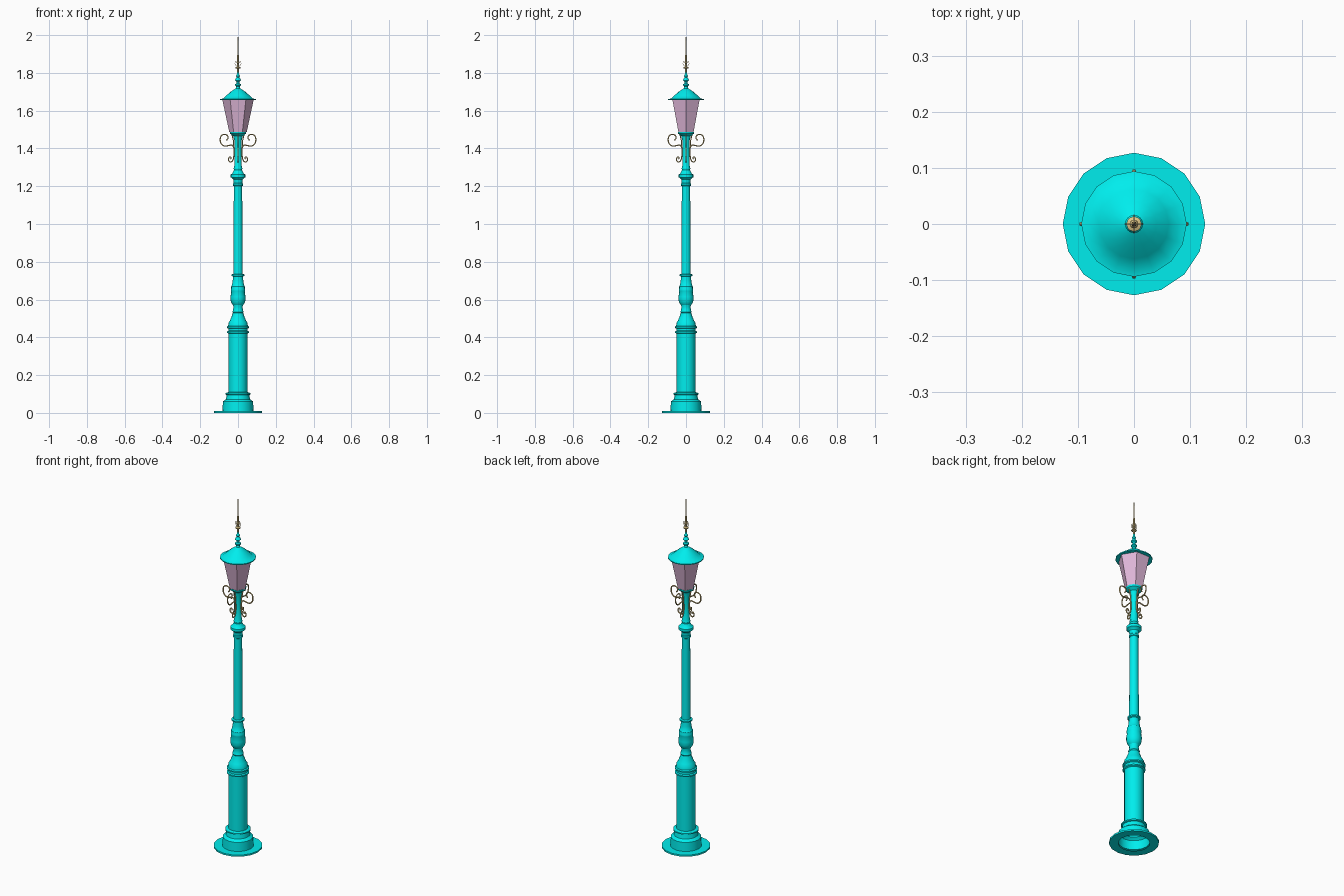
import bpy, bmesh, math
from mathutils import Matrix


def material(name, color):
    m = bpy.data.materials.new(name)
    m.diffuse_color = color
    return m


TEAL = material("teal_paint", (0.0, 0.85, 0.85, 1))
GOLD = material("gold", (0.75, 0.58, 0.25, 1))
PINK = material("pink_glass", (0.75, 0.48, 0.70, 1))


def lathe(name, profile, mat, sides=16, smooth=True):
    """Revolve (radius, height) points about z; zero radius closes to a point."""
    bm = bmesh.new()
    rings = []
    for r, z in profile:
        n = sides if r > 0 else 1
        rings.append([bm.verts.new((r * math.cos(2 * math.pi * i / sides),
                                    r * math.sin(2 * math.pi * i / sides), z))
                      for i in range(n)])
    for a, b in zip(rings, rings[1:]):
        for i in range(sides):
            j = (i + 1) % sides
            quad = [a[i % len(a)], a[j % len(a)], b[j % len(b)], b[i % len(b)]]
            bm.faces.new(list(dict.fromkeys(quad)))
    me = bpy.data.meshes.new(name)
    bm.to_mesh(me)
    bm.free()
    ob = bpy.data.objects.new(name, me)
    bpy.context.collection.objects.link(ob)
    me.materials.append(mat)
    if smooth:
        bpy.ops.object.select_all(action='DESELECT')
        bpy.context.view_layer.objects.active = ob
        ob.select_set(True)
        bpy.ops.object.shade_smooth_by_angle(angle=math.radians(32))
    return ob


def scrolls(name, points, thickness):
    """Four copies of a curled bar, one on each side of the post."""
    for k in range(4):
        cu = bpy.data.curves.new(name, 'CURVE')
        cu.dimensions = '3D'
        cu.bevel_depth = thickness
        cu.bevel_resolution = 1
        cu.resolution_u = 4
        cu.use_fill_caps = True
        sp = cu.splines.new('NURBS')
        sp.points.add(len(points) - 1)
        for p, (x, z) in zip(sp.points, points):
            p.co = (x, 0, z, 1)
        sp.use_endpoint_u = True
        sp.order_u = 3
        cu.materials.append(GOLD)
        ob = bpy.data.objects.new(f"{name}_{k + 1}", cu)
        ob.matrix_world = Matrix.Rotation(k * math.pi / 2, 4, 'Z')
        bpy.context.collection.objects.link(ob)


# Base flange and plinth, open underneath
lathe("base", [(0.08, 0), (0.127, 0), (0.127, 0.009), (0.082, 0.009), (0.08, 0.06),
               (0.073, 0.066), (0.064, 0.072), (0.06, 0.095), (0.067, 0.098),
               (0.067, 0.105), (0.051, 0.11)], TEAL)

# Thick lower column with collars
lathe("lower_column", [(0.05, 0.10), (0.05, 0.42), (0.058, 0.424), (0.058, 0.431),
                       (0.051, 0.435), (0.051, 0.446), (0.059, 0.45), (0.059, 0.457),
                       (0.052, 0.461), (0.05, 0.478), (0.042, 0.49), (0.032, 0.515),
                       (0.027, 0.53), (0.03, 0.535), (0.026, 0.545), (0.024, 0.56),
                       (0.026, 0.572)], TEAL)

# Vase section
lathe("vase", [(0.026, 0.57), (0.034, 0.58), (0.039, 0.595), (0.04, 0.615), (0.036, 0.64),
               (0.038, 0.645), (0.038, 0.655), (0.036, 0.66), (0.036, 0.67), (0.032, 0.675),
               (0.028, 0.70), (0.026, 0.722), (0.034, 0.726), (0.034, 0.733),
               (0.024, 0.737)], TEAL)

# Upper column, capital and neck
lathe("upper_column", [(0.025, 0.73), (0.022, 1.20), (0.026, 1.203), (0.026, 1.212),
                       (0.023, 1.216), (0.025, 1.235), (0.031, 1.242), (0.039, 1.247),
                       (0.039, 1.262), (0.03, 1.268), (0.024, 1.28), (0.021, 1.285),
                       (0.023, 1.295), (0.02, 1.302), (0.018, 1.38), (0.019, 1.44),
                       (0.025, 1.465), (0.042, 1.478), (0.044, 1.488), (0.0, 1.488)], TEAL)

# Six-sided glass lantern
lathe("lantern_glass", [(0.0, 1.486), (0.046, 1.486), (0.083, 1.658), (0.0, 1.658)],
      PINK, sides=6, smooth=False)

# Roof with brim
lathe("roof", [(0.0, 1.656), (0.094, 1.656), (0.094, 1.661), (0.08, 1.664), (0.062, 1.68),
               (0.04, 1.699), (0.022, 1.712), (0.012, 1.718), (0.008, 1.72)], TEAL)

# Beaded finial
lathe("finial", [(0.012, 1.715), (0.009, 1.728), (0.015, 1.734), (0.015, 1.74),
                 (0.007, 1.746), (0.009, 1.755), (0.016, 1.761), (0.013, 1.769),
                 (0.007, 1.776), (0.011, 1.784), (0.006, 1.792), (0.006, 1.802),
                 (0, 1.806)], TEAL)

# Gold spire
lathe("spire", [(0.005, 1.80), (0.005, 1.822), (0.014, 1.825), (0.014, 1.830),
                (0.005, 1.834), (0.004, 1.848), (0.008, 1.853), (0.004, 1.859),
                (0.0045, 1.88), (0.003, 1.92), (0.0015, 1.99), (0, 2.0)], GOLD, sides=8)
scrolls("spire_scroll", [(0.003, 1.838), (0.011, 1.838), (0.017, 1.848), (0.015, 1.860),
                         (0.008, 1.862), (0.009, 1.854)], 0.0013)

# Bracket scrolls: big curl under the lantern, small curl near the capital
scrolls("bracket_scroll", [(0.062, 1.443), (0.052, 1.450), (0.054, 1.470), (0.075, 1.477),
                           (0.094, 1.465), (0.095, 1.432), (0.076, 1.411), (0.050, 1.415),
                           (0.030, 1.420), (0.020, 1.400), (0.021, 1.365), (0.026, 1.335),
                           (0.042, 1.325), (0.053, 1.340), (0.046, 1.356), (0.035, 1.352),
                           (0.039, 1.343)], 0.0035)
# Ties from the neck out to the lantern seat
scrolls("bracket_tie", [(0.016, 1.36), (0.024, 1.40), (0.022, 1.44), (0.034, 1.478)], 0.003)
